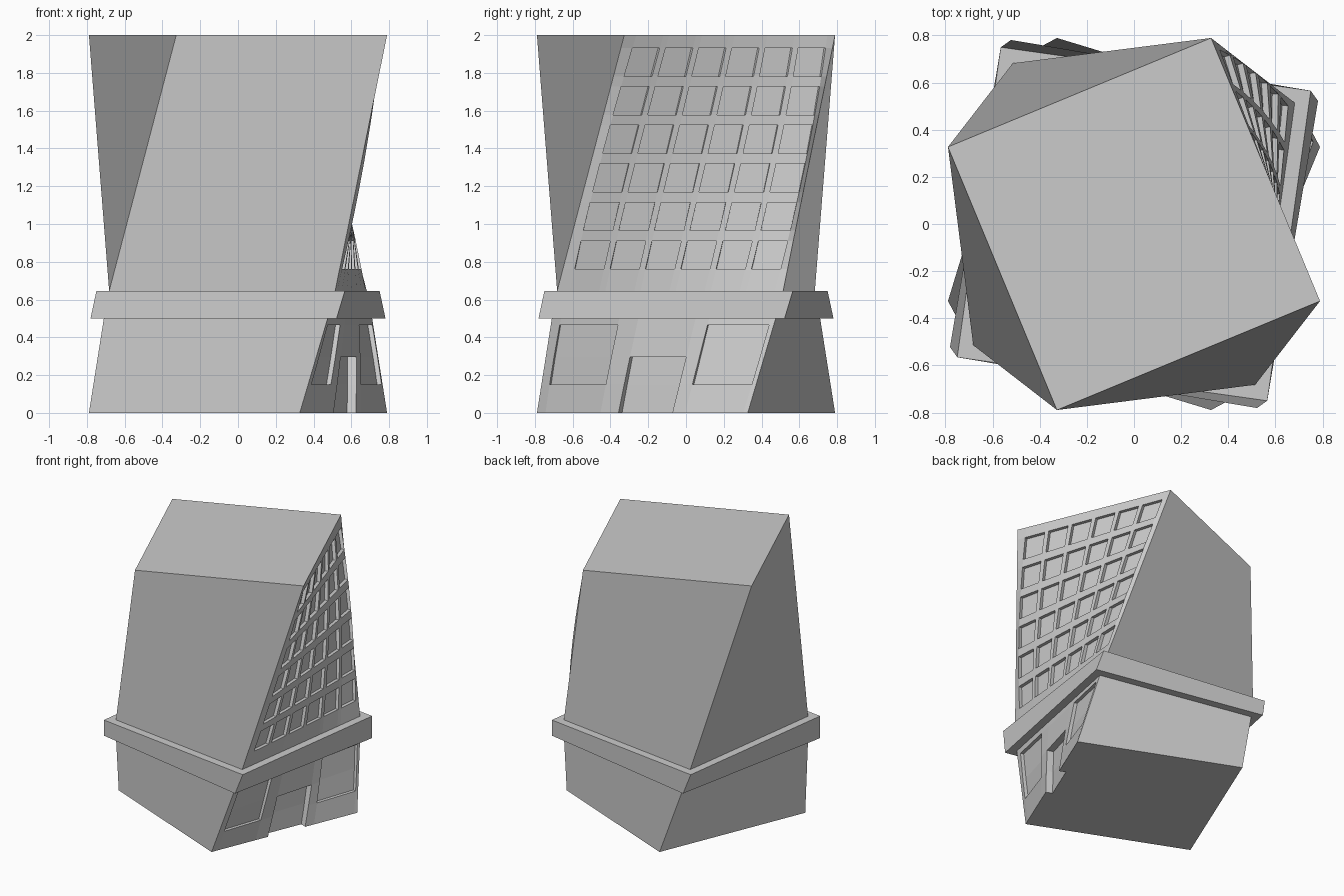
import bpy, bmesh, math
from mathutils import Vector, Matrix

if "Cube" in bpy.data.objects:
    bpy.data.objects.remove(bpy.data.objects["Cube"])

H = 0.604          # half width of the tower
CORNERS = [(1, -1), (1, 1), (-1, 1), (-1, -1)]


def twist(x, y, z):
    """Whole building turns 45 degrees over its height."""
    return Matrix.Rotation((z - 1) * math.pi / 8, 3, 'Z') @ Vector((x, y, z))


def add(bm, pts):
    bm.faces.new([bm.verts.new(p) for p in pts])


def finish(bm, name):
    bmesh.ops.remove_doubles(bm, verts=bm.verts, dist=1e-5)
    me = bpy.data.meshes.new(name)
    bm.to_mesh(me)
    bm.free()
    ob = bpy.data.objects.new(name, me)
    bpy.context.collection.objects.link(ob)


def block(h, z0, z1, open_face=False, notch=None):
    """Twisted box; the +x side and part of the floor can be left for a detailed wall."""
    bm = bmesh.new()
    low = [twist(a * h, b * h, z0) for a, b in CORNERS]
    top = [twist(a * h, b * h, z1) for a, b in CORNERS]
    for i in range(1 if open_face else 0, 4):
        j = (i + 1) % 4
        add(bm, [low[j], top[j], top[i], low[i]])
    add(bm, top)
    floor = [low[0]]
    if notch:
        a, b, d = notch
        floor += [twist(x, y, z0) for x, y in ((h, a), (h - d, a), (h - d, b), (h, b))]
    add(bm, (floor + low[1:])[::-1])
    return bm


def wall(bm, h, vs, zs, recess):
    """Wall on the +x side, cells in recess {(column, row): depth} are pushed in."""
    n, m = len(vs) - 1, len(zs) - 1

    def pt(i, j, d=0.0):
        if i in (0, n):      # outer edges run straight
            t = (zs[j] - zs[0]) / (zs[-1] - zs[0])
            return twist(h, vs[i], zs[0]).lerp(twist(h, vs[i], zs[-1]), t)
        return twist(h - d, vs[i], zs[j])

    for i in range(n):
        for j in range(m):
            d = recess.get((i, j), 0)
            ring = [(i, j), (i + 1, j), (i + 1, j + 1), (i, j + 1)]
            add(bm, [pt(*c, d) for c in ring])
            if not d:
                continue
            for k, (di, dj) in enumerate([(0, -1), (1, 0), (0, 1), (-1, 0)]):
                if (i + di, j + dj) in recess or j + dj < 0:
                    continue
                a, b = ring[k], ring[(k + 1) % 4]
                add(bm, [pt(*a), pt(*b), pt(*b, d), pt(*a, d)])


# Ground floor with two shop windows and a doorway
door = (-0.137, 0.172, 0.05)
bm = block(H, 0, 0.5, True, door)
wall(bm, H, [-H, -0.555, -0.24, door[0], door[1], 0.245, 0.578, H],
     [0, 0.151, 0.297, 0.464, 0.5],
     {(1, 1): 0.025, (1, 2): 0.025, (5, 1): 0.025, (5, 2): 0.025,
      (3, 0): door[2], (3, 1): door[2]})
finish(bm, "ground_floor")

# Ledge between ground floor and tower
finish(block(0.664, 0.5, 0.645), "ledge")

# Upper tower with a six by six grid of recessed windows
bm = block(H, 0.645, 2, True)
vs, zs = [-H], [0.645]
for k in range(6):
    vs += [-0.535 + 0.188 * k, -0.38 + 0.188 * k]
    zs += [0.761 + 0.204 * k, 0.911 + 0.204 * k]
wall(bm, H, vs + [H], zs + [2],
     {(2 * i + 1, 2 * j + 1): 0.025 for i in range(6) for j in range(6)})
finish(bm, "tower")
